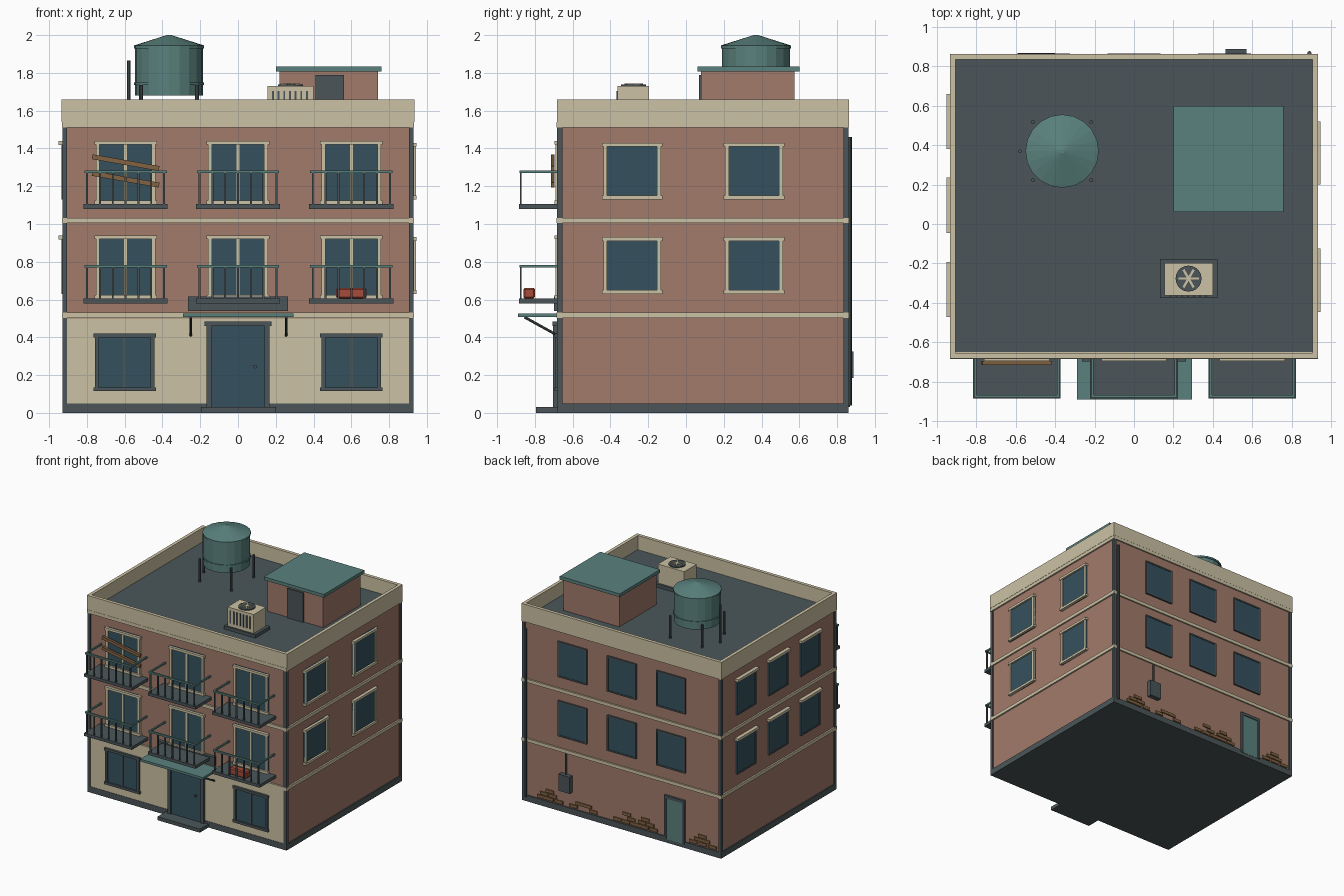
import bpy, bmesh, math, random
from mathutils import Matrix, Vector

if "Cube" in bpy.data.objects:
    bpy.data.objects.remove(bpy.data.objects["Cube"])

random.seed(4)


def material(name, r, g, b):
    m = bpy.data.materials.new(name)
    m.diffuse_color = [(c / 255) ** 2.2 for c in (r, g, b)] + [1]
    m.use_nodes = True
    m.node_tree.nodes["Principled BSDF"].inputs["Base Color"].default_value = m.diffuse_color
    return m


BRICK = material("brick", 160, 122, 106)
CREAM = material("cream", 202, 192, 162)
DARK = material("dark_grey", 76, 86, 89)
GLASS = material("glass", 56, 82, 94)
TEAL = material("teal", 90, 128, 124)
WOOD = material("wood", 128, 98, 68)
RED = material("red", 165, 76, 60)


def finish(name, bm, mat):
    me = bpy.data.meshes.new(name)
    bm.to_mesh(me)
    bm.free()
    me.materials.append(mat)
    ob = bpy.data.objects.new(name, me)
    bpy.context.collection.objects.link(ob)
    return ob


def boxes(name, mat, *items):
    """Each item is x0, x1, y0, y1, z0, z1."""
    bm = bmesh.new()
    for x0, x1, y0, y1, z0, z1 in items:
        mid = Vector((x0 + x1, y0 + y1, z0 + z1)) / 2
        size = (abs(x1 - x0), abs(y1 - y0), abs(z1 - z0), 1)
        bmesh.ops.create_cube(bm, size=1, matrix=Matrix.Translation(mid) @ Matrix.Diagonal(size))
    return finish(name, bm, mat)


def rods(name, mat, *items, n=8):
    """Each item is start point, end point, start radius, end radius."""
    bm = bmesh.new()
    for a, b, r0, r1 in items:
        a, b = Vector(a), Vector(b)
        rot = (b - a).to_track_quat('Z', 'Y').to_matrix().to_4x4()
        bmesh.ops.create_cone(bm, cap_ends=True, segments=n, radius1=r0, radius2=r1,
                              depth=(b - a).length, matrix=Matrix.Translation((a + b) / 2) @ rot)
    return finish(name, bm, mat)


def on_wall(side, u0, u1, d0, d1, z0, z1):
    """Box on a wall: u runs along it, d is distance out from it."""
    if side == "front":
        return (u0, u1, -0.67 - d1, -0.67 - d0, z0, z1)
    if side == "back":
        return (u0, u1, 0.85 + d0, 0.85 + d1, z0, z1)
    s = 1 if side == "right" else -1
    return (s * (0.92 + d0), s * (0.92 + d1), u0, u1, z0, z1)


def window(side, u, z0, z1, w, mat, mullion=False, depth=0.022, trim=0.02, lip=0.008):
    h = w / 2
    B = lambda *a: on_wall(side, *a)
    boxes(side + "_window_glass", GLASS, B(u - h, u + h, 0, 0.011, z0, z1))
    parts = [B(u - h, u - h + trim, 0, depth, z0, z1), B(u + h - trim, u + h, 0, depth, z0, z1),
             B(u - h - lip, u + h + lip, 0, depth + lip / 2, z1 - trim, z1),
             B(u - h - lip, u + h + lip, 0, depth + lip / 2, z0, z0 + trim)]
    if mullion:
        parts.append(B(u - 0.008, u + 0.008, 0, depth - 0.005, z0, z1))
    boxes(side + "_window_frame", mat, *parts)


def ring(x, y0, y1, t, z0, z1):
    return [(-x, x, y0, y0 + t, z0, z1), (-x, x, y1 - t, y1, z0, z1),
            (-x, -x + t, y0 + t, y1 - t, z0, z1), (x - t, x, y0 + t, y1 - t, z0, z1)]


# Main shell, trims and parapet
boxes("walls", BRICK, (-0.92, 0.92, -0.67, 0.85, 0.002, 1.52))
boxes("plinth", DARK, (-0.93, 0.93, -0.68, 0.86, 0, 0.05))
boxes("ground_floor_facade", CREAM, (-0.91, 0.91, -0.677, -0.66, 0.05, 0.5))
boxes("floor_bands", CREAM, *[(-0.933, 0.933, -0.685, 0.862, z, z + 0.028) for z in (0.503, 1.005, 1.512)])
boxes("corner_strips", DARK, *[(sx * 0.905, sx * 0.93, y, y + 0.027, 0.05, 1.512)
                               for sx in (-1, 1) for y in (-0.682, 0.833)])
boxes("roof_deck", DARK, (-0.91, 0.91, -0.65, 0.84, 1.51, 1.542))
boxes("parapet", CREAM, *ring(0.935, -0.683, 0.863, 0.028, 1.54, 1.66))

# Front windows and balconies
for x in (-0.6, 0.6):
    window("front", x, 0.115, 0.42, 0.315, DARK, True)
for x in (-0.595, 0, 0.6):
    for z in (0.58, 1.08):
        window("front", x, z + 0.025, z + 0.36, 0.315, CREAM, True)
        boxes("balcony_slab", DARK, (x - 0.223, x + 0.223, -0.885, -0.67, z, z + 0.025))
        boxes("balcony_rail", TEAL,
              (x - 0.218, x + 0.218, -0.882, -0.868, z + 0.19, z + 0.204),
              *[(x + s * 0.205, x + s * 0.217, -0.87, -0.67, z + 0.19, z + 0.204) for s in (-1, 1)])
        boxes("balcony_balusters", DARK,
              *[(x + k * 0.068 - 0.005, x + k * 0.068 + 0.005, -0.88, -0.87, z + 0.02, z + 0.195)
                for k in range(-3, 4)])

# Boards nailed over one window
for zc in (1.325, 1.237):
    b = boxes("window_board", WOOD, (-0.18, 0.18, -0.01, 0.01, -0.013, 0.013))
    b.location = (-0.595, -0.705, zc)
    b.rotation_euler.y = math.radians(10)

# Planter on a balcony
planter = boxes("planter", RED, (0.52, 0.68, -0.86, -0.8, 0.605, 0.662))
bev = planter.modifiers.new("bevel", 'BEVEL')
bev.width, bev.segments = 0.008, 1

# Entrance
boxes("door_step", DARK, (-0.195, 0.2, -0.795, -0.67, 0, 0.03))
boxes("front_door", GLASS, (-0.145, 0.145, -0.69, -0.67, 0.03, 0.46))
boxes("front_door_frame", DARK, (-0.168, -0.14, -0.703, -0.67, 0.03, 0.465),
      (0.14, 0.168, -0.703, -0.67, 0.03, 0.465), (-0.178, 0.178, -0.708, -0.67, 0.46, 0.485))
rods("door_knob", DARK, ((0.09, -0.69, 0.245), (0.09, -0.705, 0.245), 0.01, 0.01))
boxes("canopy", TEAL, (-0.29, 0.295, -0.89, -0.67, 0.507, 0.527))
rods("canopy_struts", DARK, *[((x, -0.855, 0.507), (x, -0.68, 0.41), 0.007, 0.007) for x in (-0.25, 0.255)])
boxes("sign_panel", DARK, (-0.265, 0.265, -0.698, -0.67, 0.54, 0.615))

# Side and rear windows
for z in (0.63, 1.13):
    for y in (-0.285, 0.36):
        window("right", y, z, z + 0.3, 0.305, CREAM)
    for y in (-0.332, 0.095, 0.52):
        window("left", y, z, z + 0.29, 0.25, DARK, depth=0.015, trim=0.012, lip=0)
        boxes("left_window_hood", CREAM, on_wall("left", y - 0.14, y + 0.14, 0, 0.031, z + 0.288, z + 0.31))
    for x in (-0.46, 0, 0.46):
        window("back", x, z, z + 0.3, 0.27, DARK, depth=0.015, trim=0.012, lip=0)

# Rear door, meter box and drainpipe
boxes("back_door", TEAL, on_wall("back", -0.57, -0.42, 0, 0.012, 0.03, 0.375))
boxes("back_door_frame", DARK, *[on_wall("back", *p) for p in (
    (-0.59, -0.57, 0, 0.018, 0.03, 0.4), (-0.42, -0.4, 0, 0.018, 0.03, 0.4),
    (-0.59, -0.4, 0, 0.018, 0.375, 0.4))])
boxes("meter_box", DARK, (0.465, 0.57, 0.85, 0.888, 0.185, 0.325))
rods("meter_conduit", DARK, ((0.518, 0.86, 0.32), (0.518, 0.86, 0.5), 0.007, 0.007))
rods("drainpipe", DARK, ((0.89, 0.867, 0.04), (0.89, 0.867, 1.46), 0.011, 0.011))

# Exposed brick patches along the rear base
bricks = []
for cx in (0.68, 0.36, -0.04, -0.22, -0.75):
    for row in range(3):
        for k in range(3 - row):
            x = cx + (k - 1) * 0.085 + row * 0.04 + random.uniform(-0.012, 0.012)
            if random.random() < 0.85:
                bricks.append(on_wall("back", x - 0.037, x + 0.037, 0, 0.009, 0.06 + row * 0.032, 0.085 + row * 0.032))
boxes("exposed_bricks", WOOD, *bricks)

# Stair house on the roof
boxes("stair_house", BRICK, (0.22, 0.74, 0.08, 0.575, 1.54, 1.81))
boxes("stair_house_roof", TEAL, (0.2, 0.76, 0.06, 0.6, 1.808, 1.835))
boxes("stair_house_door", DARK, (0.41, 0.56, 0.068, 0.085, 1.54, 1.79))

# Water tank
tx, ty = -0.365, 0.37
P = lambda z: (tx, ty, z)
rods("water_tank", TEAL, (P(1.68), P(1.945), 0.18, 0.18), (P(1.945), P(2.0), 0.186, 0.012), n=20)
rods("tank_hoops", TEAL, *[(P(z), P(z + 0.014), 0.186, 0.186) for z in (1.735, 1.93)], n=20)
rods("tank_legs", DARK, *[((tx + a * 0.148, ty + b * 0.148, 1.54), (tx + a * 0.148, ty + b * 0.148, 1.735), 0.01, 0.01)
                          for a in (-1, 1) for b in (-1, 1)])
rods("tank_pipe", DARK, ((-0.578, ty, 1.54), (-0.578, ty, 1.865), 0.009, 0.009))

# Cooling unit
boxes("cooler_base", DARK, (0.132, 0.425, -0.375, -0.178, 1.54, 1.57))
boxes("cooler_body", CREAM, (0.155, 0.4, -0.362, -0.197, 1.57, 1.73))
boxes("cooler_slats", DARK, *[(0.18 + k * 0.03, 0.19 + k * 0.03, -0.368, -0.36, 1.6, 1.705) for k in range(7)])
rods("fan_disc", DARK, ((0.277, -0.277, 1.73), (0.277, -0.277, 1.738), 0.066, 0.066), n=20)
for k in range(3):
    blade = boxes("fan_blade", CREAM, (-0.052, 0.052, -0.006, 0.006, 0, 0.006))
    blade.location = (0.277, -0.277, 1.737)
    blade.rotation_euler.z = k * math.pi / 3
